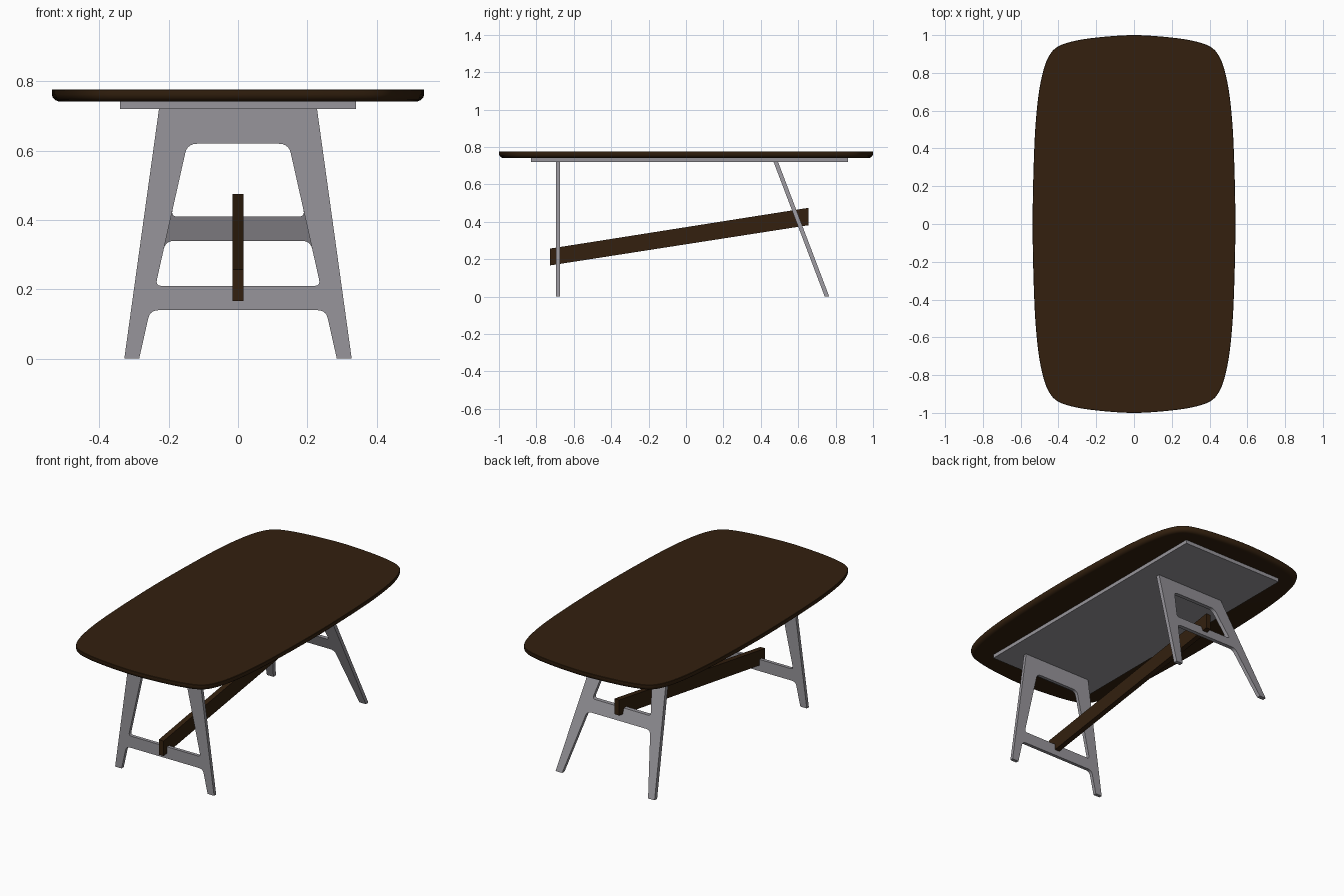
import bpy, bmesh, math
from mathutils import Vector

if "Cube" in bpy.data.objects:
    bpy.data.objects.remove(bpy.data.objects["Cube"])


def material(name, col):
    m = bpy.data.materials.new(name)
    m.diffuse_color = (*col, 1)
    m.use_nodes = True
    m.node_tree.nodes["Principled BSDF"].inputs["Base Color"].default_value = m.diffuse_color
    return m


WOOD = material("dark_wood", (0.033, 0.0145, 0.0045))
METAL = material("grey_metal", (0.31, 0.30, 0.325))


def add_object(name, bm, mat):
    bmesh.ops.recalc_face_normals(bm, faces=bm.faces)
    me = bpy.data.meshes.new(name)
    bm.to_mesh(me)
    bm.free()
    me.materials.append(mat)
    ob = bpy.data.objects.new(name, me)
    bpy.context.collection.objects.link(ob)
    return ob


def smooth(ob, angle):
    bpy.ops.object.select_all(action='DESELECT')
    ob.select_set(True)
    bpy.context.view_layer.objects.active = ob
    bpy.ops.object.shade_smooth_by_angle(angle=math.radians(angle))


def round_corners(pts, steps=5):
    """pts: (x, z, radius distance) -> polygon with blended corners"""
    out = []
    for i, (x, z, r) in enumerate(pts):
        p = Vector((x, z))
        if r == 0:
            out.append(p)
            continue
        a = Vector(pts[i - 1][:2])
        b = Vector(pts[(i + 1) % len(pts)][:2])
        s, e = p + (a - p).normalized() * r, p + (b - p).normalized() * r
        for k in range(steps + 1):
            t = k / steps
            out.append(s * (1 - t) ** 2 + p * 2 * t * (1 - t) + e * t * t)
    return out


def catmull(pts, n):
    out = []
    for i in range(len(pts)):
        a, b, c, d = (Vector(pts[(i + j) % len(pts)]) for j in (-1, 0, 1, 2))
        for k in range(n):
            t = k / n
            out.append(0.5 * (2 * b + (c - a) * t + (2 * a - 5 * b + 4 * c - d) * t * t
                              + (3 * b - a - 3 * c + d) * t ** 3))
    return out


# Table top: bowed rounded rectangle with a softened lower edge
quarter = [(0.537, 0), (0.528, 0.4), (0.512, 0.63), (0.488, 0.78), (0.455, 0.88),
           (0.405, 0.938), (0.31, 0.97), (0.17, 0.99), (0, 1.0)]
half = quarter + [(-x, y) for x, y in quarter[-2::-1]]
outline = catmull(half + [(x, -y) for x, y in half[-2:0:-1]], 5)
N = len(outline)
normals = []
for i in range(N):
    t = (outline[(i + 1) % N] - outline[i - 1]).normalized()
    normals.append(Vector((t.y, -t.x)))
bm = bmesh.new()
rings = []
for inset, z in [(0.002, 0.777), (0, 0.775), (0, 0.762), (0.003, 0.753),
                 (0.010, 0.746), (0.018, 0.7425), (0.026, 0.742)]:
    rings.append([bm.verts.new((*(p - n * inset), z)) for p, n in zip(outline, normals)])
for a, b in zip(rings, rings[1:]):
    for i in range(N):
        j = (i + 1) % N
        bm.faces.new((a[i], a[j], b[j], b[i]))
bm.faces.new(rings[0])
bm.faces.new(rings[-1])
smooth(add_object("table_top", bm, WOOD), 35)


def prism(name, yz, hx, mat):
    """side profile in y,z extruded across x"""
    bm = bmesh.new()
    sides = [[bm.verts.new((s * hx, y, z)) for y, z in yz] for s in (-1, 1)]
    for s in sides:
        bm.faces.new(s)
    n = len(yz)
    for i in range(n):
        j = (i + 1) % n
        bm.faces.new((sides[0][i], sides[0][j], sides[1][j], sides[1][i]))
    return add_object(name, bm, mat)


# Mounting plate and sloping stretcher beam
prism("mounting_plate", [(-0.83, 0.72), (0.865, 0.72), (0.865, 0.742), (-0.83, 0.742)], 0.34, METAL)
prism("stretcher_beam", [(-0.727, 0.167), (0.655, 0.382), (0.655, 0.475), (-0.727, 0.257)], 0.016, WOOD)


def leg_frame(name, y0, lean, thick, bar_low, bar_high):
    """A-shaped frame with one opening, sheared in y by lean"""
    def inner(z):
        return 0.285 - 0.224 * z

    outer = [(-0.328, 0, 0), (-0.228, 0.72, 0), (0.228, 0.72, 0), (0.328, 0, 0),
             (inner(0), 0, 0), (inner(bar_low), bar_low, 0.025),
             (-inner(bar_low), bar_low, 0.025), (-inner(0), 0, 0)]
    hole = [(-inner(bar_high), bar_high, 0.018), (inner(bar_high), bar_high, 0.018),
            (inner(0.62), 0.62, 0.028), (-inner(0.62), 0.62, 0.028)]
    bm = bmesh.new()
    edges = []
    for loop in (outer, hole):
        vs = [bm.verts.new((p.x, y0 + lean * p.y - thick / 2, p.y)) for p in round_corners(loop)]
        edges += [bm.edges.new((vs[i - 1], vs[i])) for i in range(len(vs))]
    bmesh.ops.triangle_fill(bm, edges=edges, use_beauty=True)
    ext = bmesh.ops.extrude_face_region(bm, geom=bm.faces[:], use_keep_orig=True)
    for g in ext["geom"]:
        if isinstance(g, bmesh.types.BMVert):
            g.co.y += thick
    smooth(add_object(name, bm, METAL), 30)


# Upright front frame, splayed back frame
leg_frame("front_leg_frame", -0.685, 0, 0.02, 0.14, 0.21)
leg_frame("back_leg_frame", 0.754, -0.38, 0.024, 0.34, 0.41)
